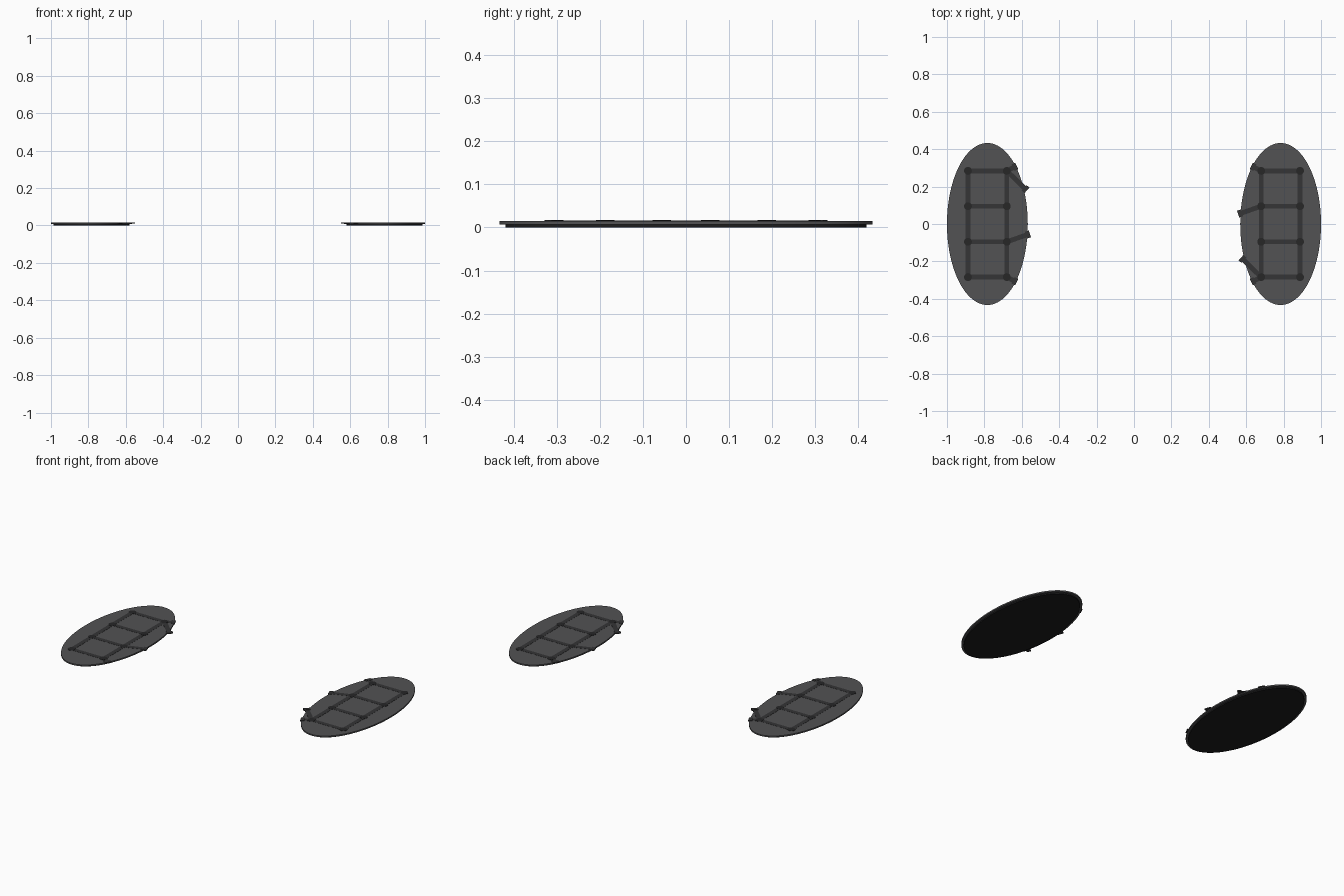
import bpy
from math import atan2, hypot, pi

if "Cube" in bpy.data.objects:
    bpy.data.objects.remove(bpy.data.objects["Cube"])


def material(name, value):
    m = bpy.data.materials.new(name)
    m.diffuse_color = (value, value, value * 1.04, 1)
    m.use_nodes = True
    m.node_tree.nodes["Principled BSDF"].inputs["Base Color"].default_value = m.diffuse_color
    return m


TOP = material("charcoal", 0.085)
BASE = material("black_rubber", 0.012)
STRAP = material("dark_strap", 0.035)
STUD = material("dark_stud", 0.02)


def place(ob, name, mat, root):
    ob.name = name
    ob.data.materials.append(mat)
    ob.parent = root


def disc(name, x, y, rx, ry, z0, z1, sides, mat, root):
    bpy.ops.mesh.primitive_cylinder_add(vertices=sides, radius=1, depth=1,
                                        location=(x, y, (z0 + z1) / 2))
    ob = bpy.context.object
    ob.scale = (rx, ry, z1 - z0)
    bpy.ops.object.transform_apply(location=False, rotation=False, scale=True)
    bpy.ops.object.shade_smooth_by_angle()
    place(ob, name, mat, root)


def bar(name, cx, cy, length, width, angle, z0, z1, mat, root):
    bpy.ops.mesh.primitive_cube_add(size=1, location=(cx, cy, (z0 + z1) / 2),
                                    rotation=(0, 0, angle))
    ob = bpy.context.object
    ob.scale = (length, width, z1 - z0)
    place(ob, name, mat, root)


def strap(name, a, b, root):
    bar(name, (a[0] + b[0]) / 2, (a[1] + b[1]) / 2, hypot(b[0] - a[0], b[1] - a[1]),
        0.026, atan2(b[1] - a[1], b[0] - a[0]), 0.012, 0.0158, STRAP, root)


CX = -0.784
XO, XI = CX - 0.104, CX + 0.104
ROWS = (-0.284, -0.095, 0.095, 0.284)

# Two identical pads, the second turned half a circle
for side, turn in (("left", 0), ("right", pi)):
    root = bpy.data.objects.new(side + "_pad", None)
    bpy.context.collection.objects.link(root)
    root.rotation_euler.z = turn

    # Oval sole and upper plate
    disc(side + "_sole", CX, 0, 0.203, 0.419, 0, 0.007, 96, BASE, root)
    disc(side + "_plate", CX, 0, 0.216, 0.433, 0.007, 0.015, 96, TOP, root)

    # Ladder of straps with round studs at the crossings
    for x in (XO, XI):
        strap(side + "_long_strap", (x, ROWS[0]), (x, ROWS[-1]), root)
    for y in ROWS:
        strap(side + "_cross_strap", (XO, y), (XI, y), root)
        for x in (XO, XI):
            disc(side + "_stud", x, y, 0.021, 0.021, 0.012, 0.0165, 20, STUD, root)

    # Loose strap ends on the inner side, each with a wider tip
    for a, b in (((XI, ROWS[3]), (-0.637, 0.306)),
                 ((XI, ROWS[3]), (-0.58, 0.187)),
                 ((XI, ROWS[1]), (-0.567, -0.056)),
                 ((XI, ROWS[0]), (-0.637, -0.306))):
        strap(side + "_loose_strap", a, b, root)
        bar(side + "_strap_tip", b[0], b[1], 0.022, 0.038,
            atan2(b[1] - a[1], b[0] - a[0]), 0.0115, 0.0172, STRAP, root)
